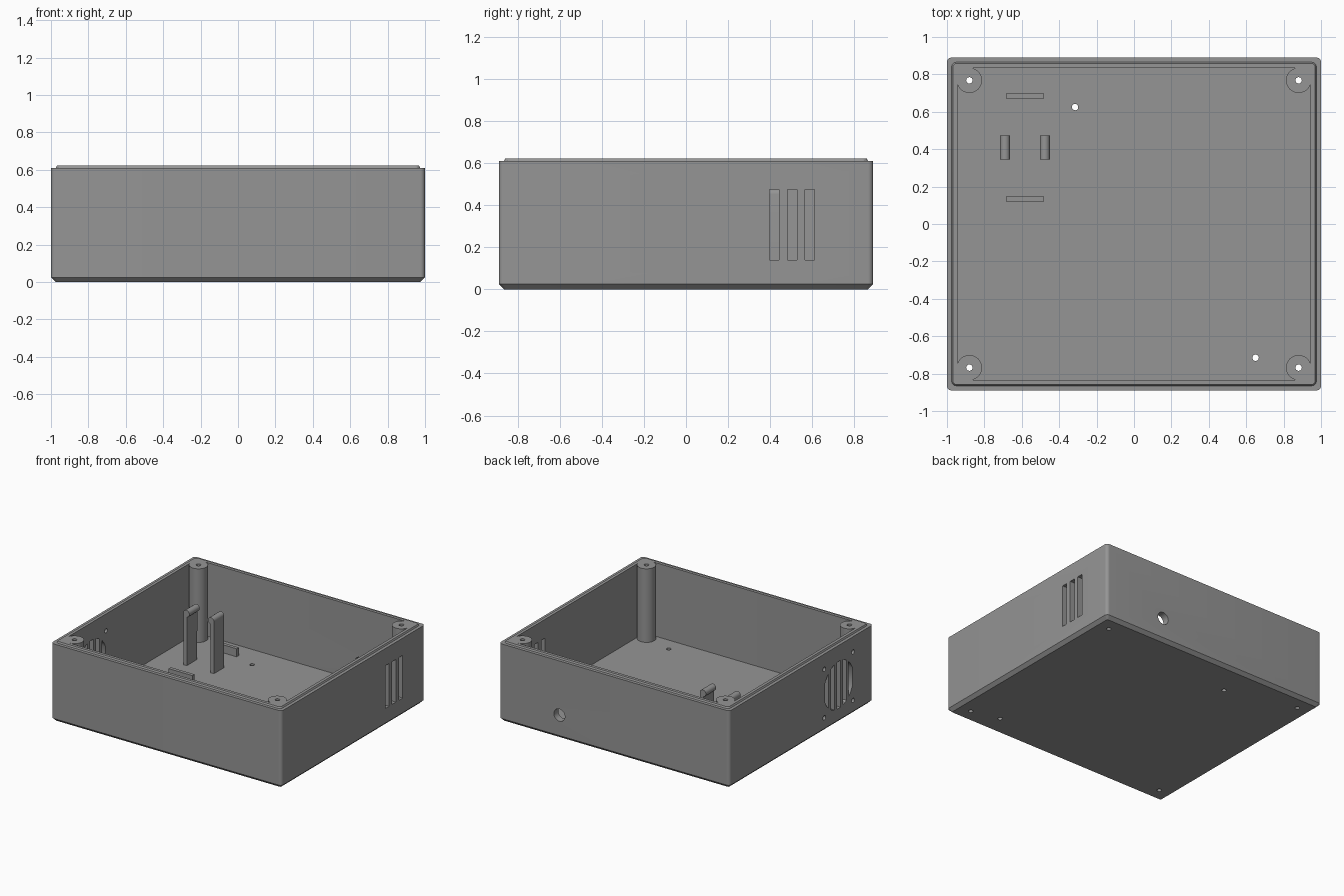
import bpy, bmesh, math
from mathutils import Matrix, Vector

if "Cube" in bpy.data.objects:
    bpy.data.objects.remove(bpy.data.objects["Cube"])

grey = bpy.data.materials.new("grey plastic")
grey.diffuse_color = (0.3, 0.3, 0.3, 1)
grey.use_nodes = True
grey.node_tree.nodes["Principled BSDF"].inputs["Base Color"].default_value = grey.diffuse_color

HX, HY = 1.0, 0.89            # half sizes of the case
FLOOR, RIM, TOP = 0.045, 0.61, 0.622
WALL = 0.055
BX, BY, BR = 0.88, 0.768, 0.0672  # screw boss centre and radius


def finish(bm, name):
    bmesh.ops.recalc_face_normals(bm, faces=bm.faces)
    me = bpy.data.meshes.new(name)
    bm.to_mesh(me)
    bm.free()
    me.materials.append(grey)
    ob = bpy.data.objects.new(name, me)
    bpy.context.collection.objects.link(ob)
    return ob


def select(ob):
    bpy.ops.object.select_all(action='DESELECT')
    ob.select_set(True)
    bpy.context.view_layer.objects.active = ob


def smooth(ob):
    select(ob)
    bpy.ops.object.shade_smooth_by_angle(angle=math.radians(30))


def cylinder(bm, centre, radius, length, axis='Z', segments=32):
    rot = {'Z': Matrix(), 'X': Matrix.Rotation(math.pi / 2, 4, 'Y'),
           'Y': Matrix.Rotation(math.pi / 2, 4, 'X')}[axis]
    bmesh.ops.create_cone(bm, cap_ends=True, segments=segments, radius1=radius,
                          radius2=radius, depth=length,
                          matrix=Matrix.Translation(centre) @ rot)


def prism(bm, points, offset):
    """Extrude a closed polygon along offset."""
    face = bm.faces.new([bm.verts.new(p) for p in points])
    new = bmesh.ops.extrude_face_region(bm, geom=[face], use_keep_orig=True)
    bmesh.ops.translate(bm, vec=Vector(offset),
                        verts=[v for v in new['geom'] if isinstance(v, bmesh.types.BMVert)])


def box(bm, x0, x1, y0, y1, z0, z1):
    prism(bm, [(x0, y0, z0), (x1, y0, z0), (x1, y1, z0), (x0, y1, z0)], (0, 0, z1 - z0))


def cut(ob, cutter):
    mod = ob.modifiers.new("cut", 'BOOLEAN')
    mod.operation, mod.solver, mod.object = 'DIFFERENCE', 'EXACT', cutter
    select(ob)
    bpy.ops.object.modifier_apply(modifier=mod.name)


def ring(bm, inset, radius, z, steps=8):
    """Rounded rectangle loop of vertices."""
    hx, hy, verts = HX - inset, HY - inset, []
    for k, (sx, sy) in enumerate([(1, 1), (-1, 1), (-1, -1), (1, -1)]):
        for i in range(steps + 1):
            a = (k + i / steps) * math.pi / 2
            verts.append(bm.verts.new((sx * (hx - radius) + radius * math.cos(a),
                                       sy * (hy - radius) + radius * math.sin(a), z)))
    return verts


# Case: chamfered base, outer wall, stepped lip and inner cavity in one loft
bm = bmesh.new()
rings = [ring(bm, *r) for r in [
    (0.025, 0.01, 0), (0, 0.025, 0.025), (0, 0.025, RIM), (0.025, 0.025, RIM),
    (0.031, 0.022, TOP), (WALL, 0.067, TOP), (WALL, 0.067, FLOOR)]]
for a, b in zip(rings, rings[1:]):
    for i in range(len(a)):
        j = (i + 1) % len(a)
        bm.faces.new((a[i], a[j], b[j], b[i]))
bm.faces.new(rings[0])
bm.faces.new(rings[-1])
case = finish(bm, "case")

# Corner screw bosses
corners = [(sx * BX, sy * BY) for sx in (-1, 1) for sy in (-1, 1)]
bm = bmesh.new()
for x, y in corners:
    cylinder(bm, (x, y, (0.02 + TOP) / 2), BR, TOP - 0.02, segments=48)
bosses = finish(bm, "screw_bosses")

# Cutters: screw holes, side vents, cable hole and fan grille
bm = bmesh.new()
for x, y in corners:
    cylinder(bm, (x, y, 0.3), 0.017, 1.0, segments=24)
screw_cutter = finish(bm, "screw_hole_cutter")

bm = bmesh.new()
for x, y in [(-0.315, 0.625), (0.65, -0.715)]:
    cylinder(bm, (x, y, 0), 0.017, 0.2, segments=24)
for y in (0.42, 0.505, 0.588):
    box(bm, 0.9, 1.1, y - 0.023, y + 0.023, 0.14, 0.475)
cylinder(bm, (0.475, HY, 0.185), 0.048, 0.3, 'Y')
FY, FZ, FR = -0.463, 0.30, 0.185   # fan centre and grille radius
for k in range(-2, 3):
    ys = [k * 0.074 + d for d in (-0.023, 0, 0.023)]
    hs = [math.sqrt(FR * FR - y * y) for y in ys]
    outline = [(-1.1, FY + y, FZ + h) for y, h in zip(ys, hs)]
    outline += [(-1.1, FY + y, FZ - h) for y, h in reversed(list(zip(ys, hs)))]
    prism(bm, outline, (0.2, 0, 0))
for sy in (-1, 1):
    for sz in (-1, 1):
        cylinder(bm, (-1, FY + sy * 0.178, FZ + sz * 0.19), 0.017, 0.2, 'X', 24)
wall_cutter = finish(bm, "opening_cutter")

cut(case, screw_cutter)
cut(case, wall_cutter)
cut(bosses, screw_cutter)
for c in (screw_cutter, wall_cutter):
    bpy.data.objects.remove(c)
smooth(case)
smooth(bosses)

# Snap clips: thin upright with a rounded head leaning toward the other clip
HEAD = 0.0265
for name, x0, s in (("left_clip", -0.716, 1), ("right_clip", -0.45, -1)):
    bm = bmesh.new()
    profile = [(0.03, FLOOR - 0.01), (0, FLOOR - 0.01)]
    for i in range(18):
        a = math.radians(180 - i * 15)
        profile.append((HEAD + HEAD * math.cos(a), 0.452 + HEAD * math.sin(a)))
    prism(bm, [(x0 + s * x, 0.345, z) for x, z in profile], (0, 0.127, 0))
    smooth(finish(bm, name))

# Low locating ribs on the floor
for name, y in (("front_rib", 0.12), ("back_rib", 0.67)):
    bm = bmesh.new()
    box(bm, -0.685, -0.48, y, y + 0.027, FLOOR - 0.01, 0.108)
    finish(bm, name)
